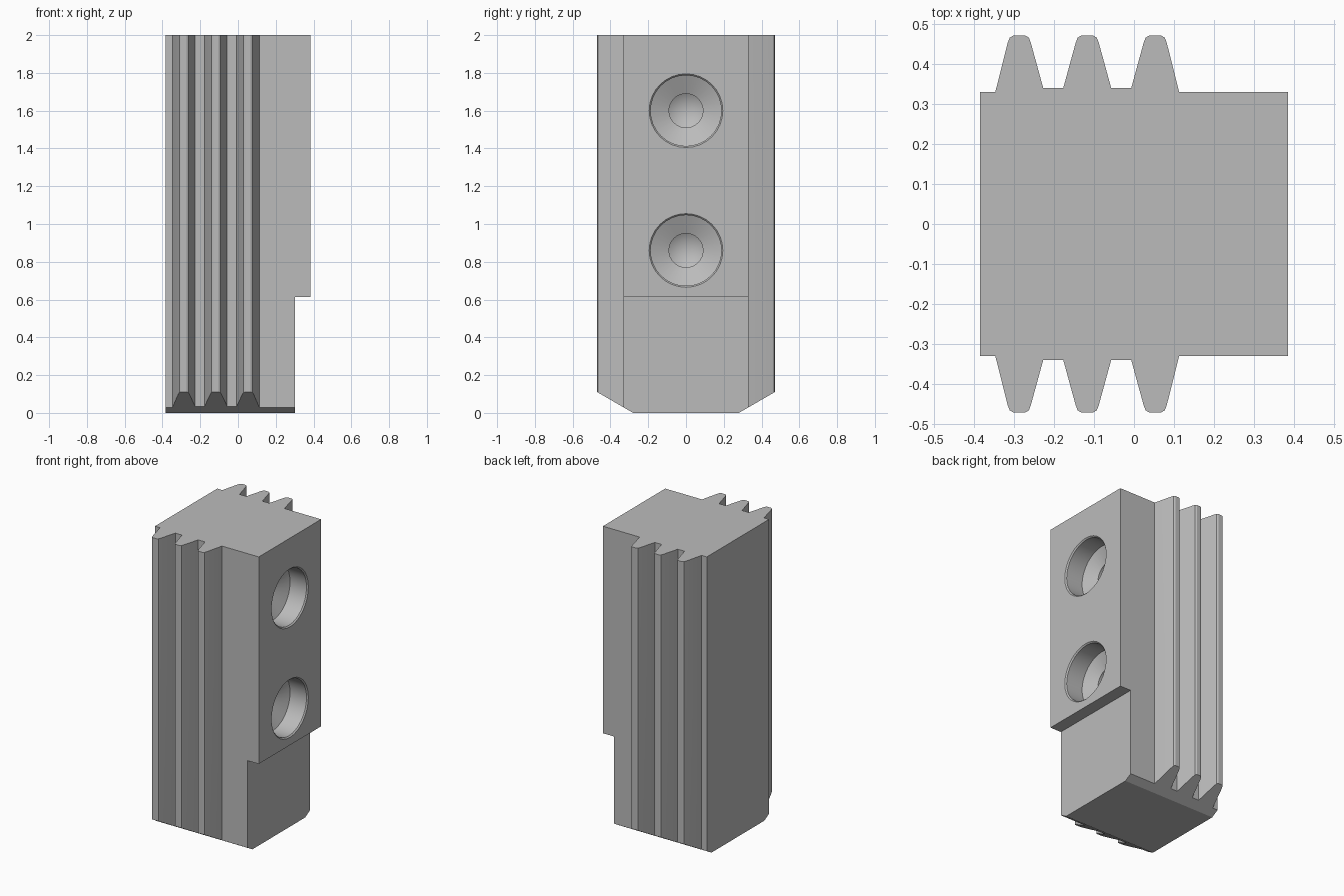
import bpy, bmesh, math
from mathutils import Vector, Matrix

if "Cube" in bpy.data.objects:
    bpy.data.objects.remove(bpy.data.objects["Cube"], do_unlink=True)

# Plain grey metal
steel = bpy.data.materials.new("grey metal")
steel.use_nodes = True
colour = (0.5, 0.5, 0.5, 1)
steel.diffuse_color = colour
steel.node_tree.nodes["Principled BSDF"].inputs["Base Color"].default_value = colour

HEIGHT, LEFT, RIGHT, SIDE, VALLEY = 2.0, -0.385, 0.385, 0.33, 0.34


def add_object(name, bm):
    bmesh.ops.recalc_face_normals(bm, faces=bm.faces)
    mesh = bpy.data.meshes.new(name)
    bm.to_mesh(mesh)
    bm.free()
    mesh.materials.append(steel)
    obj = bpy.data.objects.new(name, mesh)
    bpy.context.collection.objects.link(obj)
    return obj


def cut(target, cutter):
    cutter.hide_render = True
    mod = target.modifiers.new("cut", 'BOOLEAN')
    mod.operation, mod.solver, mod.object = 'DIFFERENCE', 'EXACT', cutter
    bpy.context.view_layer.objects.active = target
    bpy.ops.object.modifier_apply(modifier=mod.name)
    bpy.data.objects.remove(cutter, do_unlink=True)


# Cross-section: block with three rounded ridges on each side
tooth = [(-0.06, VALLEY), (-0.029, 0.453), (-0.024, 0.466), (-0.014, 0.472),
         (0.014, 0.472), (0.024, 0.466), (0.029, 0.453), (0.06, VALLEY)]
edge = [(LEFT, SIDE)]
for centre in (-0.287, -0.117, 0.053):
    edge += [(centre + x, y) for x, y in tooth]
edge[1] = (edge[1][0], SIDE)
edge[-1] = (edge[-1][0], SIDE)
edge.append((RIGHT, SIDE))
section = edge + [(x, -y) for x, y in reversed(edge)]

bm = bmesh.new()
base = bm.faces.new([bm.verts.new((x, y, 0)) for x, y in section])
top = bmesh.ops.extrude_face_region(bm, geom=[base])["geom"]
bmesh.ops.translate(bm, vec=(0, 0, HEIGHT),
                    verts=[v for v in top if isinstance(v, bmesh.types.BMVert)])
block = add_object("ridged_block", bm)


# Prism cutter drawn in the y-z plane or as a box
def prism(name, points, x0, x1):
    bm = bmesh.new()
    face = bm.faces.new([bm.verts.new((x0, y, z)) for y, z in points])
    new = bmesh.ops.extrude_face_region(bm, geom=[face])["geom"]
    bmesh.ops.translate(bm, vec=(x1 - x0, 0, 0),
                        verts=[v for v in new if isinstance(v, bmesh.types.BMVert)])
    return add_object(name, bm)


# Sloped lower edges on both sides
slope = 0.11 / 0.19
for s in (1, -1):
    cut(block, prism("slope_cutter", [(s * 0.18, -0.1 * slope), (s * 0.68, 0.4 * slope),
                                      (s * 0.68, -0.1 * slope)], -1, 1))

# Step in the lower part of the bored face
cut(block, prism("step_cutter", [(-1, -1), (1, -1), (1, 0.613), (-1, 0.613)], 0.303, 1))


# Lathed screw hole: (depth below the face, radius)
def screw_hole(z, sides=32):
    profile = [(-0.05, 0.195), (0, 0.195), (0.008, 0.187), (0.13, 0.187),
               (0.175, 0.09), (0.19, 0.09)]
    bm = bmesh.new()
    rings = []
    for depth, r in profile:
        angles = [math.tau * i / sides for i in range(sides)]
        rings.append([bm.verts.new((RIGHT - depth, r * math.cos(a), z + r * math.sin(a)))
                      for a in angles])
    for a, b in zip(rings, rings[1:]):
        for i in range(sides):
            j = (i + 1) % sides
            bm.faces.new((a[i], a[j], b[j], b[i]))
    bm.faces.new(rings[0])
    tip = bm.verts.new((RIGHT - 0.245, 0, z))
    for i in range(sides):
        bm.faces.new((rings[-1][i], rings[-1][(i + 1) % sides], tip))
    return add_object("hole_cutter", bm)


for z in (1.6, 0.86):
    cut(block, screw_hole(z))

# Smooth bores, crisp block edges
bpy.ops.object.select_all(action='DESELECT')
block.select_set(True)
bpy.context.view_layer.objects.active = block
bpy.ops.object.shade_smooth_by_angle(angle=math.radians(20))
